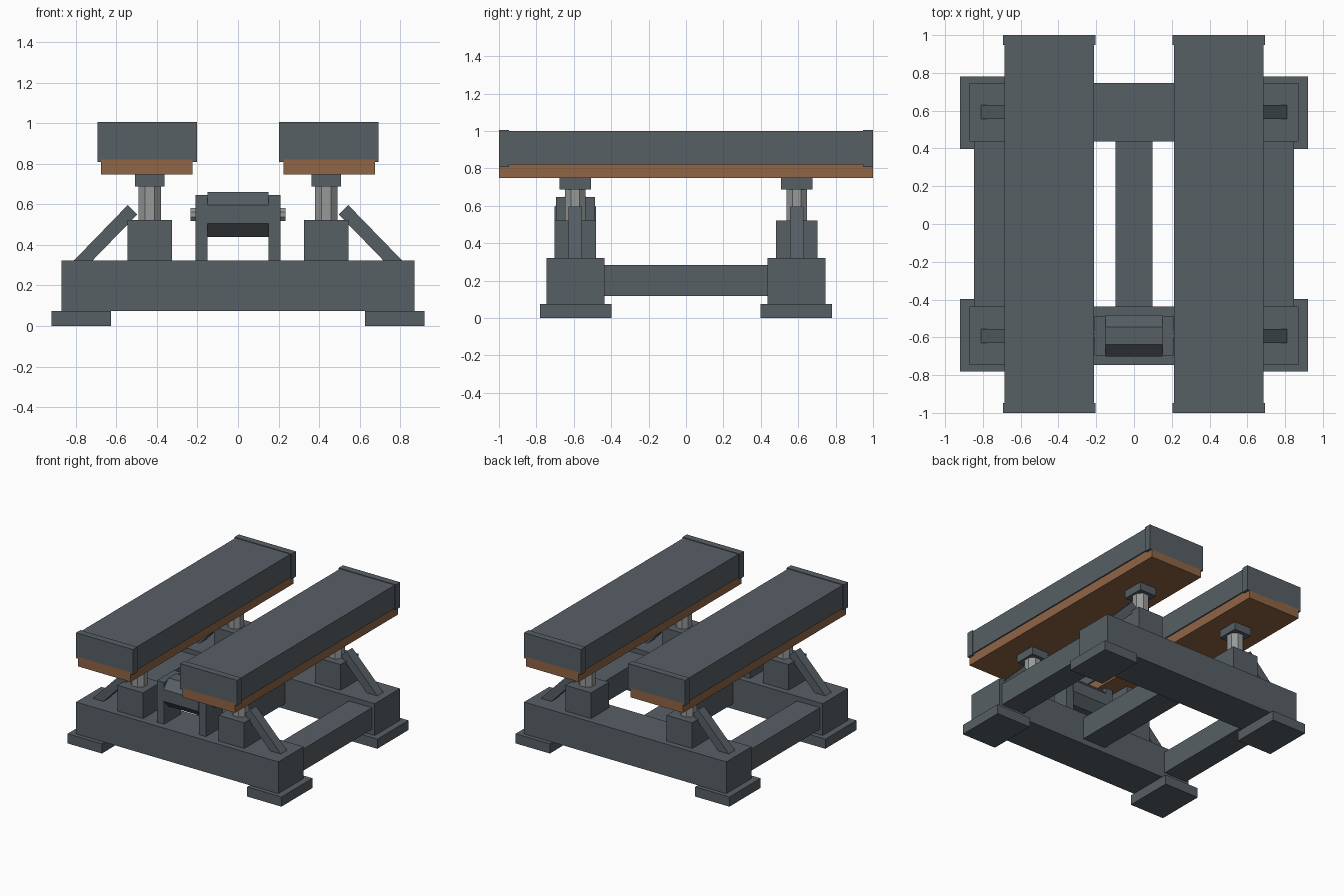
import bpy
import math
from mathutils import Vector

old = bpy.data.objects.get("Cube")
if old:
    bpy.data.objects.remove(old, do_unlink=True)


def material(name, rgb):
    m = bpy.data.materials.new(name)
    m.use_nodes = True
    m.diffuse_color = (*rgb, 1)
    m.node_tree.nodes["Principled BSDF"].inputs["Base Color"].default_value = (*rgb, 1)
    return m


GREY = material("slate grey paint", (0.095, 0.115, 0.13))
WOOD = material("brown wood", (0.28, 0.13, 0.06))
STEEL = material("bare steel", (0.31, 0.32, 0.32))


def box(name, x, y, z, mat=GREY):
    """Box from (min, max) ranges along each axis."""
    bpy.ops.mesh.primitive_cube_add(size=1, location=[sum(r) / 2 for r in (x, y, z)])
    ob = bpy.context.object
    ob.name = name
    ob.scale = [abs(r[1] - r[0]) for r in (x, y, z)]
    ob.data.materials.append(mat)
    return ob


def octagon(name, centre, apothem, length, mat, axis="Z"):
    """Eight-sided bar with flat sides square to the axes."""
    bpy.ops.mesh.primitive_cylinder_add(
        vertices=8, radius=apothem / math.cos(math.pi / 8), depth=length, location=centre)
    ob = bpy.context.object
    ob.name = name
    turn = math.pi / 8
    ob.rotation_euler = (0, math.pi / 2, 0) if axis == "X" else (0, 0, 0)
    for v in ob.data.vertices:
        x, y, z = v.co
        v.co = (x * math.cos(turn) - y * math.sin(turn),
                x * math.sin(turn) + y * math.cos(turn), z)
    ob.data.materials.append(mat)
    return ob


def span(centre, half):
    return (centre - half, centre + half)


def side(s, a, b):
    return (s * a, s * b)


# Base frame: two cross beams joined by three long rails
for end, s in (("front", -1), ("back", 1)):
    box(f"{end}_beam", (-0.87, 0.87), side(s, 0.437, 0.747), (0.075, 0.322))
for name, x in (("left", 0.747), ("centre", 0), ("right", -0.747)):
    box(f"{name}_rail", span(x, 0.099), (-0.45, 0.45), (0.117, 0.285))

# Corner feet, pedestals, jacks and braces
for end, sy in (("front", -1), ("back", 1)):
    for hand, sx in (("left", 1), ("right", -1)):
        tag = f"{end}_{hand}"
        cx, cy = sx * 0.435, sy * 0.592
        box(f"{tag}_foot", side(sx, 0.625, 0.92), side(sy, 0.398, 0.78), (0, 0.075))
        box(f"{tag}_pedestal", span(cx, 0.11), span(cy, 0.11), (0.31, 0.522))
        octagon(f"{tag}_jack_post", (cx, cy, 0.605), 0.056, 0.19, STEEL)
        box(f"{tag}_jack_head", span(cx, 0.073), span(cy, 0.083), (0.688, 0.752))
        # Sloping brace from the beam up to the pedestal
        top = Vector((sx * 0.52, cy, 0.573))
        low = Vector((sx * 0.788, cy, 0.297))
        mid, way = (top + low) / 2, top - low
        brace = box(f"{tag}_brace", span(mid.x, 0.033), span(cy, 0.037),
                    span(mid.z, way.length / 2))
        brace.rotation_euler = (0, math.atan2(way.x, way.z), 0)

# Two padded cradles: wooden board, long block and end plates
for hand, sx in (("left", 1), ("right", -1)):
    box(f"{hand}_board", side(sx, 0.223, 0.675), (-1, 1), (0.748, 0.822), WOOD)
    box(f"{hand}_block", side(sx, 0.213, 0.685), (-0.96, 0.96), (0.82, 1.0))
    for end, sy in (("front", -1), ("back", 1)):
        box(f"{hand}_{end}_end_plate", side(sx, 0.203, 0.693),
            side(sy, 0.947, 1.0), (0.808, 1.005))

# Winch on the front beam
for hand, sx in (("left", 1), ("right", -1)):
    box(f"{hand}_winch_cheek", side(sx, 0.15, 0.21), (-0.695, -0.487), (0.31, 0.647))
octagon("winch_drum", (0, -0.592, 0.55), 0.11, 0.302, GREY, "X")
octagon("winch_axle", (0, -0.592, 0.55), 0.031, 0.47, STEEL, "X")
